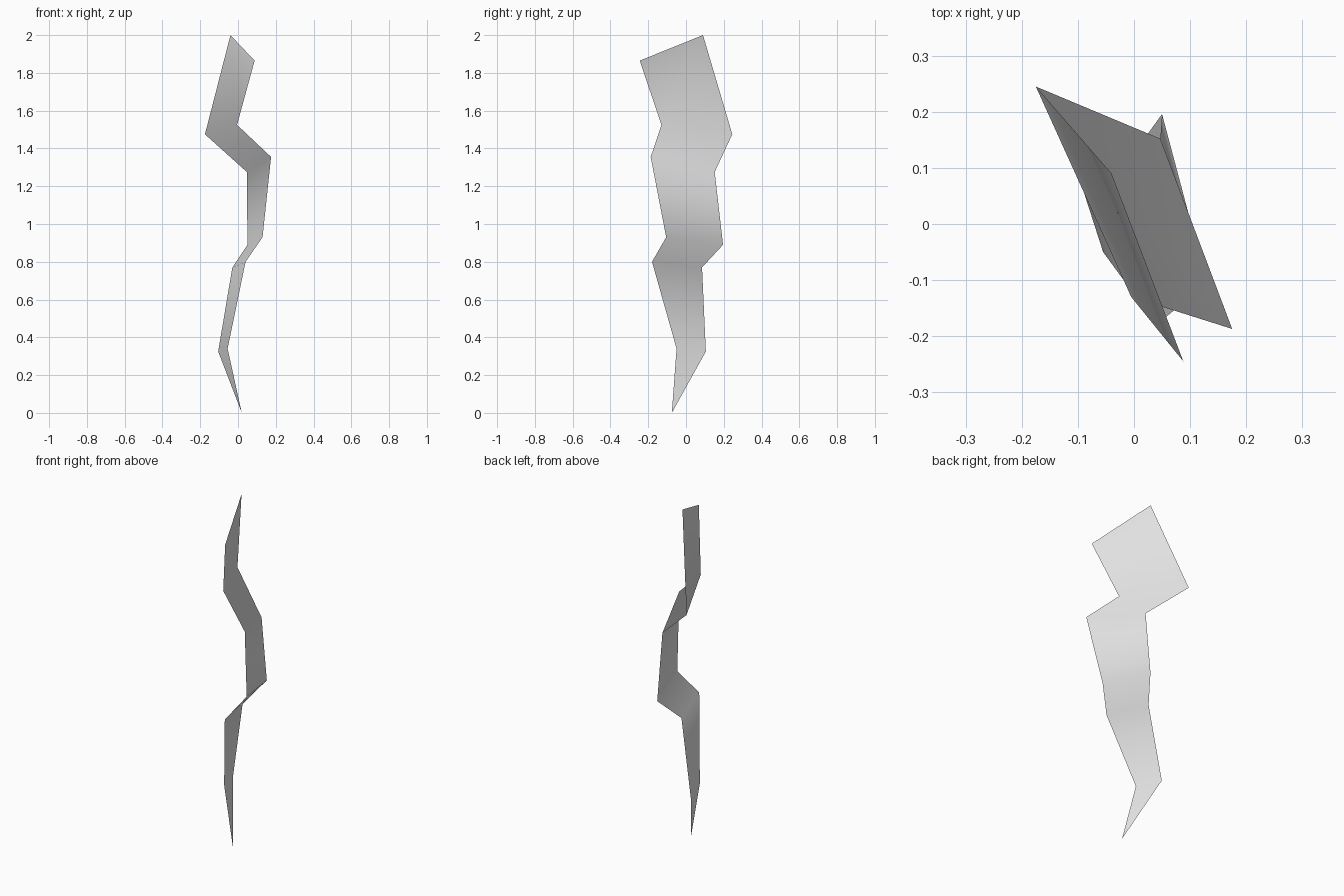
import bpy
import bmesh

cube = bpy.data.objects.get("Cube")
if cube:
    bpy.data.objects.remove(cube, do_unlink=True)

# Single pale grey material
grey = bpy.data.materials.new("pale grey")
grey.use_nodes = True
colour = (0.8, 0.8, 0.8, 1.0)
grey.diffuse_color = colour
grey.node_tree.nodes["Principled BSDF"].inputs["Base Color"].default_value = colour

# Zigzag rims of the ribbon, from top to bottom
back_rim = [(-0.04, 0.09, 2.0), (-0.175, 0.245, 1.475), (0.047, 0.152, 1.275),
            (0.05, 0.196, 0.89), (-0.03, 0.085, 0.77), (-0.105, 0.105, 0.325)]
front_rim = [(0.088, -0.245, 1.865), (-0.005, -0.13, 1.525), (0.175, -0.187, 1.355),
             (0.13, -0.105, 0.93), (0.04, -0.18, 0.80), (-0.055, -0.05, 0.34)]
tip_point = (0.02, -0.075, 0.0)

# Thin open sheet bridging the two rims and closing at the pointed tip
bm = bmesh.new()
back = [bm.verts.new(p) for p in back_rim]
front = [bm.verts.new(p) for p in front_rim]
tip = bm.verts.new(tip_point)
for i in range(len(back) - 1):
    bm.faces.new((back[i], back[i + 1], front[i + 1], front[i]))
bm.faces.new((back[-1], tip, front[-1]))
for face in bm.faces:
    face.smooth = True

mesh = bpy.data.meshes.new("zigzag_bolt")
bm.normal_update()
bm.to_mesh(mesh)
bm.free()
mesh.materials.append(grey)
bolt = bpy.data.objects.new("zigzag_bolt", mesh)
bpy.context.collection.objects.link(bolt)
